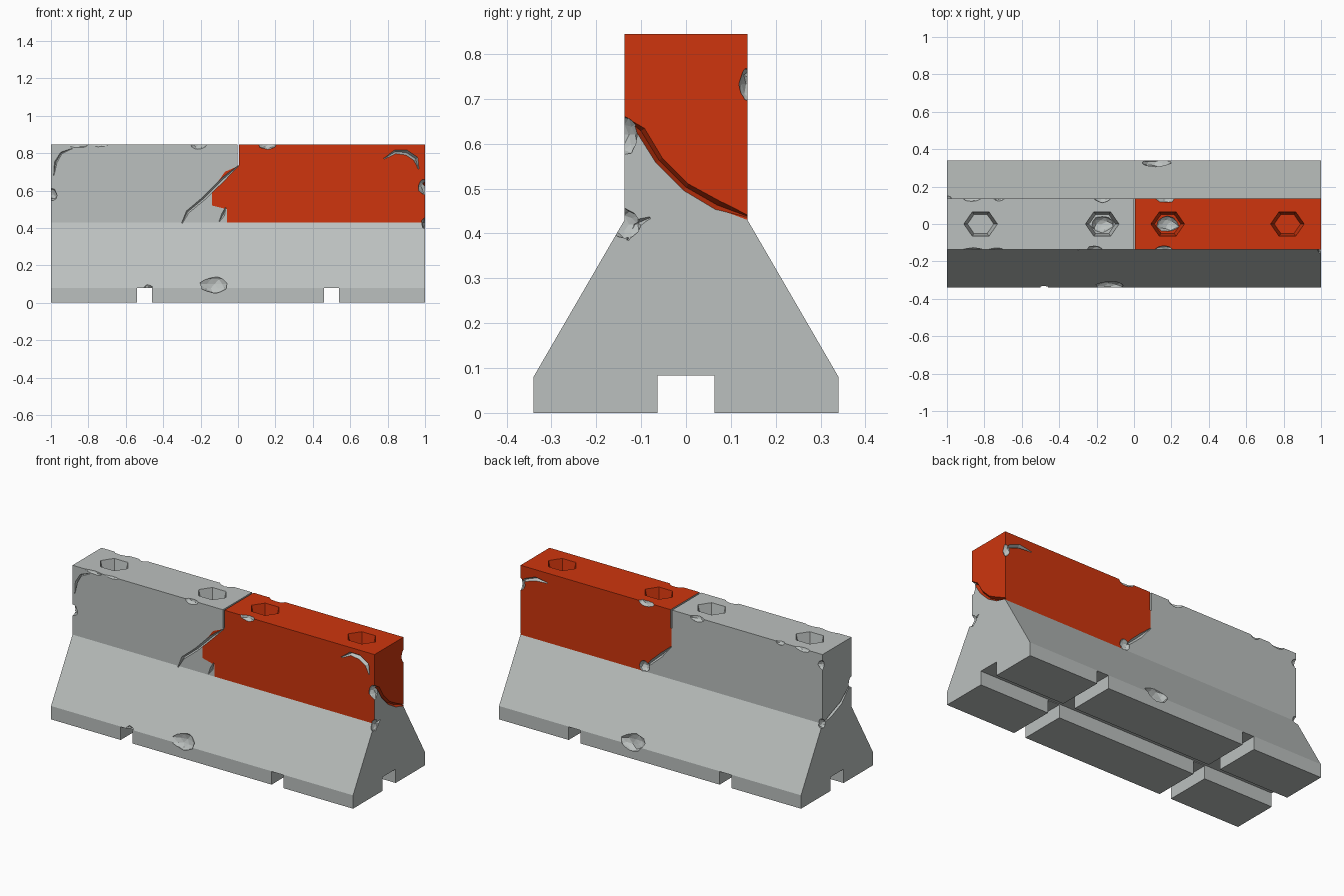
import bpy, bmesh, math, random
from mathutils import Vector

if "Cube" in bpy.data.objects:
    bpy.data.objects.remove(bpy.data.objects["Cube"])

random.seed(4)


def material(name, col):
    m = bpy.data.materials.new(name)
    m.diffuse_color = (*col, 1)
    m.use_nodes = True
    m.node_tree.nodes["Principled BSDF"].inputs["Base Color"].default_value = m.diffuse_color
    return m


GREY = material("concrete grey", (0.50, 0.53, 0.52))
RED = material("painted red", (0.62, 0.036, 0.004))
W, N, S, B, T = 0.34, 0.137, 0.43, 0.08, 0.845   # half widths and heights


def to_object(bm, name, mats):
    bmesh.ops.recalc_face_normals(bm, faces=bm.faces[:])
    me = bpy.data.meshes.new(name)
    bm.to_mesh(me)
    bm.free()
    for m in mats:
        me.materials.append(m)
    ob = bpy.data.objects.new(name, me)
    bpy.context.collection.objects.link(ob)
    return ob


# Barrier body: each side split along the edge of the red paint
body_bm = bmesh.new()
shared = {}


def poly(points, mat=0):
    vs = []
    for p in points:
        key = tuple(round(c, 4) for c in p)
        if key not in shared:
            shared[key] = body_bm.verts.new(key)
        vs.append(shared[key])
    body_bm.faces.new(vs).material_index = mat


front_edge = [(0, -N, T), (0, -N, .73), (-.07, -N, .70), (-.14, -N, .60),
              (-.14, -N, .52), (-.06, -N, .50), (-.06, -N, S)]
back_edge = [(0, N, T), (0, N, .62), (.2, N, S)]
end_edge = [(1, -N, .65), (1, -.10, .62), (1, -.06, .555), (1, 0, .495),
            (1, .07, .455), (1, N, S)]

poly(front_edge + [(1, -N, S), (1, -N, .65), (1, -N, T)], 1)
poly([(-1, -N, T), (-1, -N, S)] + front_edge[::-1])
poly(back_edge + [(1, N, S), (1, N, T)], 1)
poly([(-1, N, T), (-1, N, S)] + back_edge[::-1])
poly([(0, -N, T), (1, -N, T), (1, N, T), (0, N, T)], 1)
poly([(-1, -N, T), (0, -N, T), (0, N, T), (-1, N, T)])
poly(end_edge + [(1, N, T), (1, -N, T)], 1)
poly(end_edge + [(1, W, B), (1, W, 0), (1, -W, 0), (1, -W, B), (1, -N, S)])
poly([(-1, -W, 0), (-1, -W, B), (-1, -N, S), (-1, -N, T),
      (-1, N, T), (-1, N, S), (-1, W, B), (-1, W, 0)])
for s, split in ((-1, -.06), (1, .2)):
    poly([(-1, s * N, S), (split, s * N, S), (1, s * N, S), (1, s * W, B), (-1, s * W, B)])
    poly([(-1, s * W, B), (1, s * W, B), (1, s * W, 0), (-1, s * W, 0)])
poly([(-1, -W, 0), (1, -W, 0), (1, W, 0), (-1, W, 0)])
body = to_object(body_bm, "barrier_body", [GREY, RED])


def carve(cutter):
    cutter.hide_render = True
    mod = body.modifiers.new("carve", 'BOOLEAN')
    mod.operation = 'DIFFERENCE'
    mod.solver = 'EXACT'
    mod.material_mode = 'TRANSFER'
    mod.object = cutter
    bpy.context.view_layer.objects.active = body
    bpy.ops.object.modifier_apply(modifier=mod.name)
    bpy.data.objects.remove(cutter)


def carve_box(x0, x1, y0, y1, z0, z1):
    bm = bmesh.new()
    bmesh.ops.create_cube(bm, size=1)
    for v in bm.verts:
        v.co = Vector((x1 if v.co.x > 0 else x0, y1 if v.co.y > 0 else y0,
                       z1 if v.co.z > 0 else z0))
    carve(to_object(bm, "box_cutter", [GREY]))


def carve_chip(x, y, z, rx, ry, rz):
    bm = bmesh.new()
    bmesh.ops.create_icosphere(bm, subdivisions=2, radius=1)
    for v in bm.verts:
        k = random.uniform(.85, 1.08)
        v.co = Vector((x + v.co.x * rx * k, y + v.co.y * ry * k, z + v.co.z * rz * k))
    carve(to_object(bm, "chip_cutter", [GREY]))


def carve_pocket(x, mat):
    bm = bmesh.new()
    rings = []
    for z, k in ((T + .02, 1.05), (T - .085, .78)):
        rings.append([bm.verts.new((x + .09 * k * math.cos(i * math.pi / 3),
                                    .075 * k * math.sin(i * math.pi / 3), z)) for i in range(6)])
    bm.faces.new(rings[0])
    bm.faces.new(rings[1])
    for i in range(6):
        j = (i + 1) % 6
        bm.faces.new((rings[0][i], rings[0][j], rings[1][j], rings[1][i]))
    carve(to_object(bm, "pocket_cutter", [mat]))


def carve_crack(points, normal, width, depth, mat=GREY):
    """V-shaped groove along a path, tapering at both ends."""
    n = Vector(normal)
    pts = [Vector(p) for p in points]
    bm = bmesh.new()
    rows = []
    for i, p in enumerate(pts):
        d = (pts[min(i + 1, len(pts) - 1)] - pts[max(i - 1, 0)]).normalized()
        k = .35 if i in (0, len(pts) - 1) else random.uniform(.85, 1.15)
        side = d.cross(n) * width * k
        rows.append([bm.verts.new(q) for q in
                     (p + side + n * .006, p - side + n * .006, p - n * depth * k)])
    bm.faces.new(rows[0])
    bm.faces.new(rows[-1])
    for a, b in zip(rows, rows[1:]):
        for i in range(3):
            j = (i + 1) % 3
            bm.faces.new((a[i], a[j], b[j], b[i]))
    carve(to_object(bm, "crack_cutter", [mat]))


# Channels under the base
carve_box(-1.1, 1.1, -.063, .063, -.1, .083)
for x in (-.5, .5):
    carve_box(x - .039, x + .039, -.5, .5, -.1, .0785)

# Slit across the top between the halves
carve_box(-.004, .006, -.2, .2, .735, 1)

# Hexagonal lifting pockets, the inner two broken at the bottom
for x, mat in ((-.82, GREY), (-.17, GREY), (.18, RED), (.82, RED)):
    carve_pocket(x, mat)
for x in (-.17, .18):
    carve_chip(x, 0, T - .085, .06, .045, .035)

# Chipped edges
for chip in (
        (-.125, -.335, .10, .078, .04, .055), (.12, .335, .10, .078, .04, .055),
        (-.48, -.345, .085, .025, .02, .02),
        (-.21, -.142, T, .05, .025, .025), (.16, -.142, T, .05, .028, .028),
        (-.17, .142, T, .05, .028, .028), (.17, .142, T, .055, .028, .028),
        (-.87, .142, T, .05, .02, .02), (-.72, .142, T, .03, .02, .02),
        (-.86, -.142, T, .06, .015, .018), (-.74, -.142, T, .045, .014, .014),
        (1, -.137, .62, .038, .032, .045), (1, .142, .733, .03, .025, .042),
        (1, -.137, .42, .02, .035, .035),
        (-1, -.137, .575, .035, .03, .035), (-1, .137, .43, .025, .03, .03),
        (-1, .142, .78, .03, .022, .03), (.18, .142, .46, .035, .03, .035)):
    carve_chip(*chip)


def on_side(path, y):
    return [(x, y, z) for x, z in path]


# Cracks on the front, back and ends
front, back = (0, -1, 0), (0, 1, 0)
carve_crack(on_side([(0, .73), (-.08, .66), (-.18, .56), (-.27, .485), (-.3, .425)], -N),
            front, .013, .02)
carve_crack(on_side([(-.065, .51), (-.08, .47), (-.1, .435)], -N), front, .011, .014)
carve_crack(on_side([(-.985, .68), (-.975, .75), (-.945, .80), (-.885, .825)], -N),
            front, .009, .012)
carve_crack(on_side([(.78, .77), (.84, .807), (.9, .803), (.95, .77), (.965, .715)], -N),
            front, .016, .018)
carve_crack(on_side([(.99, .74), (.97, .765), (.9, .79), (.82, .785)], N), back, .014, .016)
carve_crack(on_side([(0, .625), (.07, .555), (.13, .5), (.19, .44)], N), back, .013, .02)
carve_crack([(1, y, z + .008) for _, y, z in end_edge], (1, 0, 0), .014, .02, RED)
carve_crack([(1, -.13, .385), (1, -.115, .42), (1, -.08, .435)], (1, 0, 0), .014, .015)
carve_crack([(-1, .13, .43), (-1, .05, .455), (-1, -.04, .49), (-1, -.125, .57)],
            (-1, 0, 0), .013, .02)
